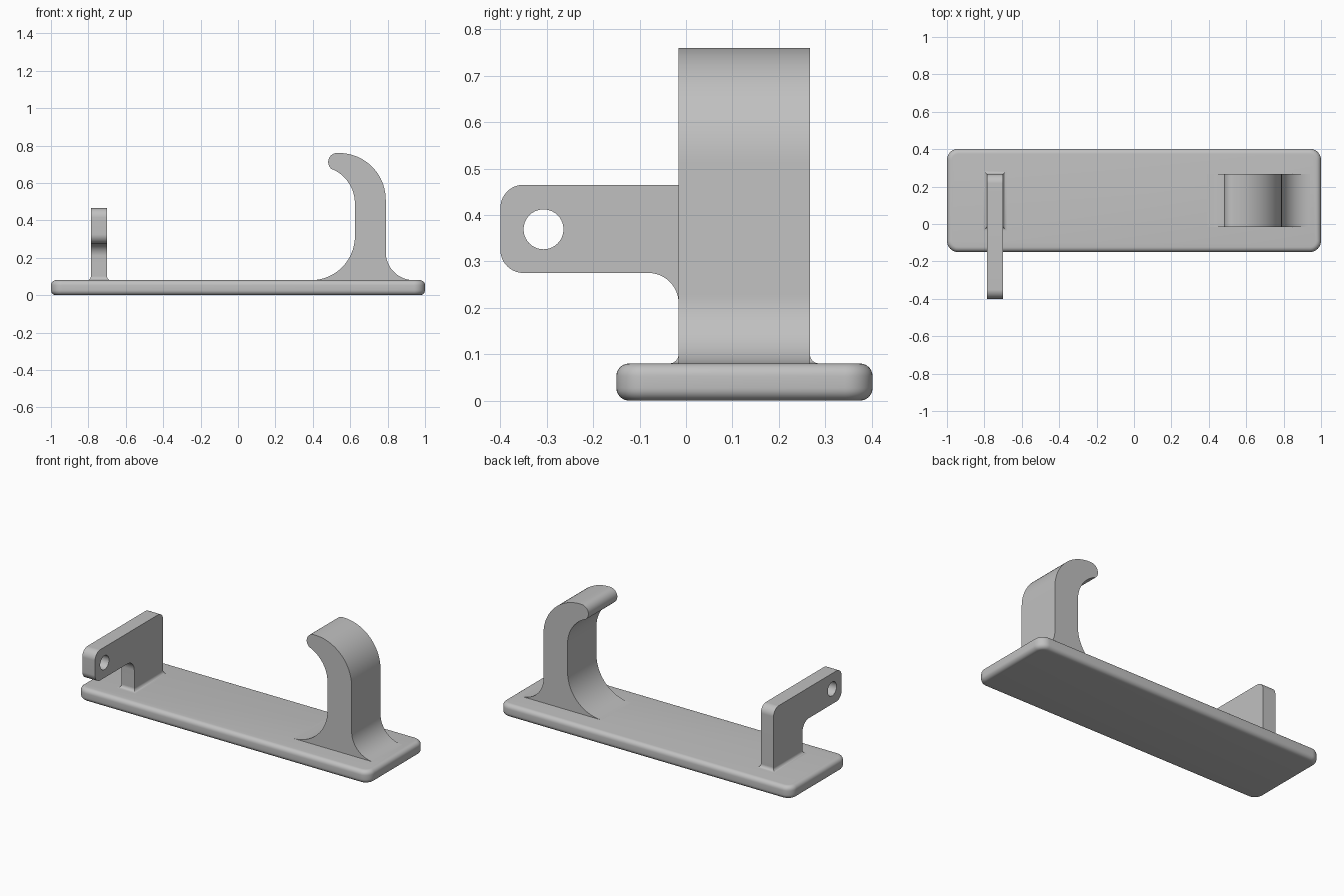
import bpy, bmesh, math
from mathutils import Vector

if "Cube" in bpy.data.objects:
    bpy.data.objects.remove(bpy.data.objects["Cube"], do_unlink=True)

# Single grey material
grey = bpy.data.materials.new("light grey")
grey.use_nodes = True
grey.diffuse_color = (0.53, 0.53, 0.53, 1)
grey.node_tree.nodes["Principled BSDF"].inputs["Base Color"].default_value = grey.diffuse_color

PLATE_TOP = 0.08
Y0, Y1 = -0.016, 0.267      # depth shared by the hook and the bracket foot


def finish(bm, name):
    bmesh.ops.recalc_face_normals(bm, faces=bm.faces[:])
    mesh = bpy.data.meshes.new(name)
    bm.to_mesh(mesh)
    bm.free()
    mesh.materials.append(grey)
    ob = bpy.data.objects.new(name, mesh)
    bpy.context.collection.objects.link(ob)
    bpy.ops.object.select_all(action='DESELECT')
    ob.select_set(True)
    bpy.context.view_layer.objects.active = ob
    bpy.ops.object.shade_smooth_by_angle(angle=math.radians(35))
    return ob


def arc(cx, cy, r, start, end, n=20):
    """Points along an arc, angles in degrees."""
    angles = [math.radians(start + (end - start) * i / n) for i in range(n + 1)]
    return [(cx + r * math.cos(a), cy + r * math.sin(a)) for a in angles]


def extrude_profile(name, loops, place, depth):
    """Fill the closed loops (outline, then holes) and extrude by depth."""
    bm = bmesh.new()
    edges = []
    for loop in loops:
        vs = [bm.verts.new(place(u, v)) for u, v in loop]
        edges += [bm.edges.new((vs[i - 1], vs[i])) for i in range(len(vs))]
    bmesh.ops.triangle_fill(bm, edges=edges, use_beauty=True)
    out = bmesh.ops.extrude_face_region(bm, geom=bm.faces[:])
    moved = [g for g in out["geom"] if isinstance(g, bmesh.types.BMVert)]
    bmesh.ops.translate(bm, verts=moved, vec=depth)
    return finish(bm, name)


# Base plate: rounded corners first, then rounded top and bottom rims
bm = bmesh.new()
bmesh.ops.create_cube(bm, size=1)
for v in bm.verts:
    v.co = Vector((v.co.x * 2, v.co.y * 0.552 + 0.126, (v.co.z + 0.5) * PLATE_TOP))
upright = [e for e in bm.edges if abs(e.verts[0].co.z - e.verts[1].co.z) > 0.01]
bmesh.ops.bevel(bm, geom=upright, offset=0.06, segments=10, profile=0.5, affect='EDGES')
rims = [e for e in bm.edges if abs(e.verts[0].co.z - e.verts[1].co.z) < 0.001]
bmesh.ops.bevel(bm, geom=rims, offset=0.027, segments=6, profile=0.5, affect='EDGES')
finish(bm, "base_plate")

# Hook: flared foot, straight shaft, curved rounded tip
hook = [(0.94, 0.05), (0.39, 0.05)]
hook += arc(0.39, 0.315, 0.235, -90, 0)          # inner foot flare
hook += arc(0.425, 0.49, 0.2, 0, 64.7)           # inside of the curl
hook += arc(0.53, 0.712, 0.048, 244.7, 90)[1:]   # tip
hook += arc(0.54, 0.51, 0.25, 90, 0)             # outside of the curl
hook += arc(0.94, 0.23, 0.15, 180, 270)          # outer foot flare
extrude_profile("hook", [hook], lambda x, z: (x, Y0, z), (0, Y1 - Y0, 0))

# Bracket: upright foot with a forward arm and a round hole
bracket = [(Y1, 0.05), (Y0, 0.05)]
bracket += arc(Y0 - 0.065, 0.21, 0.065, 0, 90)
bracket += arc(-0.35, 0.325, 0.05, 270, 180)
bracket += arc(-0.35, 0.415, 0.05, 180, 90)
bracket += arc(Y1 - 0.05, 0.415, 0.05, 90, 0)
hole = arc(-0.307, 0.369, 0.043, 0, 360, 40)[:-1]
X0, X1 = -0.787, -0.7
extrude_profile("bracket", [bracket, hole], lambda y, z: (X0, y, z), (X1 - X0, 0, 0))

# Mitred fillet round the bracket foot
bm = bmesh.new()
r, steps, previous = 0.02, 8, None
for i in range(steps + 1):
    t = math.pi / 2 * i / steps
    d, z = r * (1 - math.sin(t)), PLATE_TOP + r * (1 - math.cos(t))
    corners = [(X0 - d, Y0 - d), (X1 + d, Y0 - d), (X1 + d, Y1 + d), (X0 - d, Y1 + d)]
    ring = [bm.verts.new((x, y, z)) for x, y in corners]
    if previous:
        for k in range(4):
            bm.faces.new((previous[k - 1], previous[k], ring[k], ring[k - 1]))
    else:
        bm.faces.new(ring)
    previous = ring
bm.faces.new(previous)
finish(bm, "bracket_foot_fillet")
